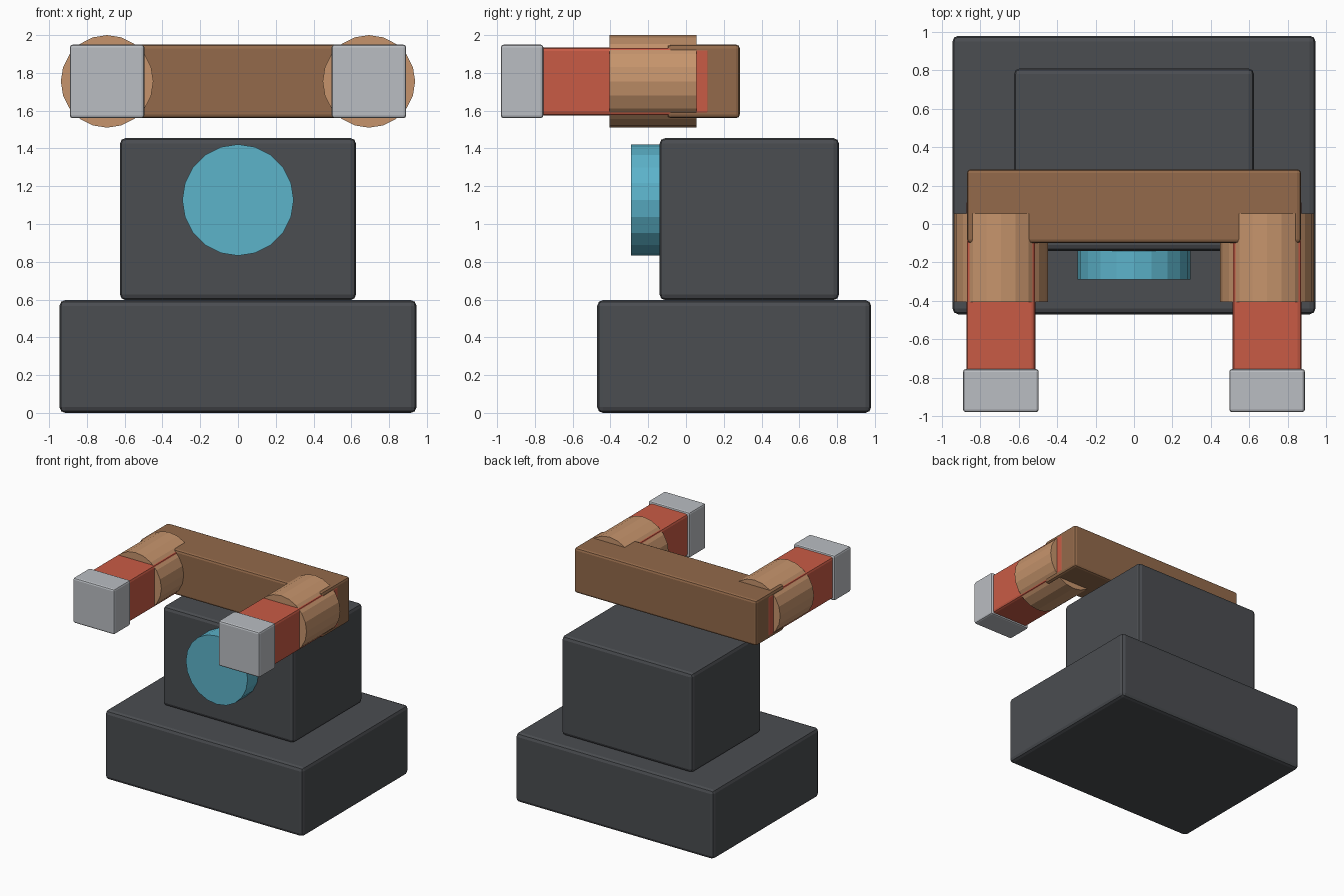
import bpy
import bmesh
from math import pi
from mathutils import Matrix, Vector

cube = bpy.data.objects.get("Cube")
if cube:
    bpy.data.objects.remove(cube, do_unlink=True)


def material(name, *rgb):
    mat = bpy.data.materials.new(name)
    mat.use_nodes = True
    mat.diffuse_color = (*rgb, 1)
    mat.node_tree.nodes["Principled BSDF"].inputs["Base Color"].default_value = (*rgb, 1)
    return mat


charcoal = material("charcoal", 0.069, 0.074, 0.082)
cyan = material("cyan", 0.107, 0.451, 0.591)
brown = material("brown", 0.292, 0.144, 0.069)
tan = material("tan", 0.565, 0.296, 0.150)
red = material("red", 0.584, 0.105, 0.060)
silver = material("silver", 0.49, 0.51, 0.54)


def finish(name, bm, mat):
    mesh = bpy.data.meshes.new(name)
    bm.to_mesh(mesh)
    bm.free()
    mesh.materials.append(mat)
    obj = bpy.data.objects.new(name, mesh)
    bpy.context.collection.objects.link(obj)
    return obj


def box(name, low, high, mat, bevel):
    """Rounded box between two opposite corners."""
    low, high = Vector(low), Vector(high)
    bm = bmesh.new()
    bmesh.ops.create_cube(bm, size=1)
    bmesh.ops.scale(bm, vec=high - low, verts=bm.verts)
    bmesh.ops.translate(bm, vec=(low + high) / 2, verts=bm.verts)
    obj = finish(name, bm, mat)
    mod = obj.modifiers.new("rounded_edges", "BEVEL")
    mod.width = bevel
    mod.segments = 2
    return obj


def drum(name, x, z, radius, front, back, mat):
    """Faceted cylinder lying along y."""
    bm = bmesh.new()
    place = Matrix.Translation((x, (front + back) / 2, z)) @ Matrix.Rotation(pi / 2, 4, "X")
    bmesh.ops.create_cone(bm, cap_ends=True, segments=20, radius1=radius,
                          radius2=radius, depth=back - front, matrix=place)
    return finish(name, bm, mat)


# Base, body and round front lens
box("base", (-0.945, -0.47, 0), (0.945, 0.98, 0.597), charcoal, 0.03)
box("body", (-0.625, -0.14, 0.597), (0.625, 0.81, 1.455), charcoal, 0.03)
drum("lens", 0, 1.127, 0.295, -0.29, -0.10, cyan)

# Crossbar floating above the body
box("crossbar", (-0.87, -0.10, 1.56), (0.87, 0.285, 1.95), brown, 0.02)

# Arms with collars and end blocks
for side, s in (("left", 1), ("right", -1)):
    mid = s * 0.693
    box(side + "_arm", (mid - 0.179, -0.80, 1.575), (mid + 0.179, 0.13, 1.935), red, 0.02)
    drum(side + "_collar", mid, 1.755, 0.245, -0.405, 0.055, tan)
    box(side + "_hand", (mid - 0.197, -0.98, 1.56), (mid + 0.197, -0.755, 1.95), silver, 0.015)
